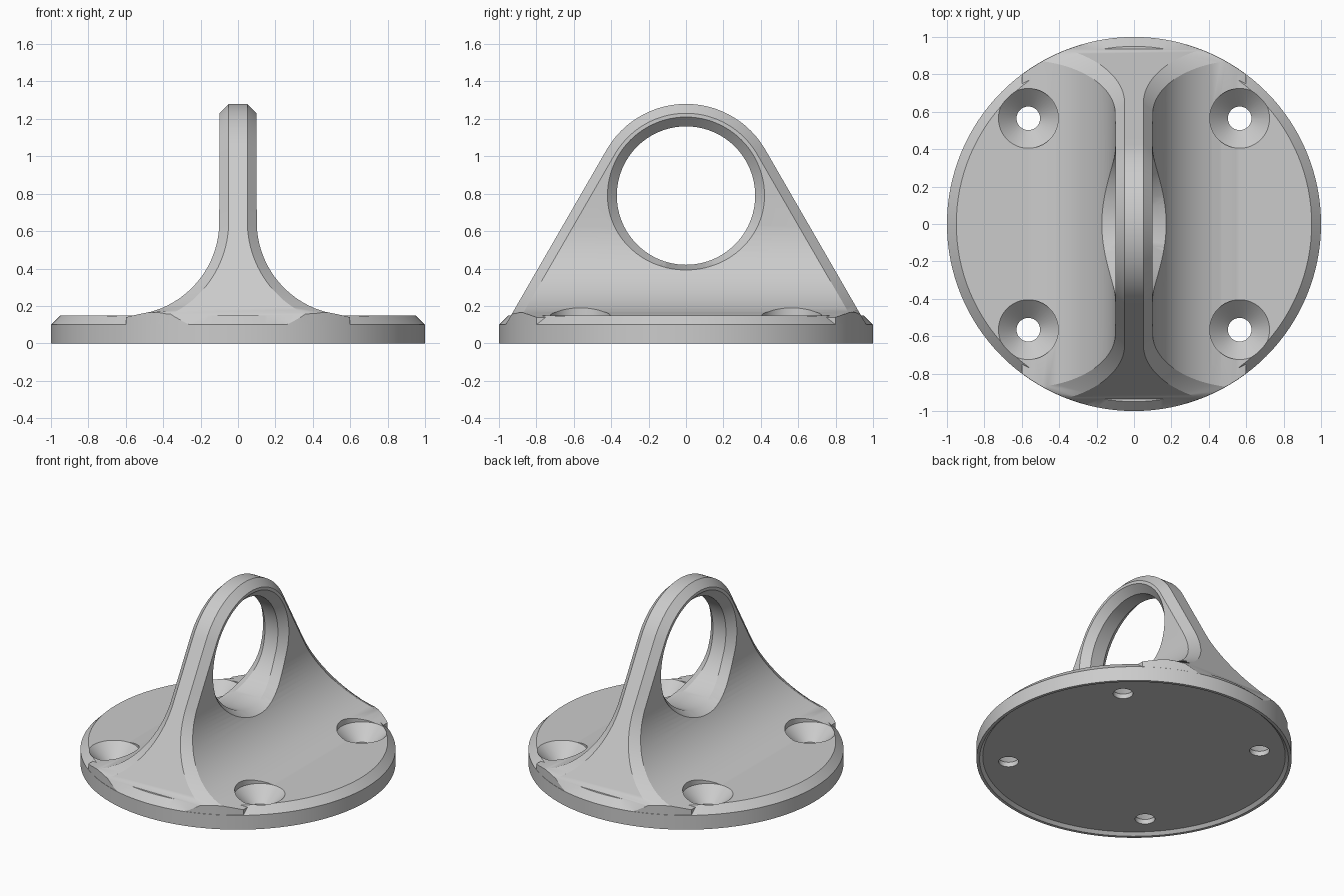
import bpy, bmesh
from math import sin, cos, pi, sqrt, radians

if "Cube" in bpy.data.objects:
    bpy.data.objects.remove(bpy.data.objects["Cube"], do_unlink=True)

RING_Z = 0.79          # height of the eye centre
FILLET = 0.5           # radius blending fin into base
CHAMFER = 0.05

gray = bpy.data.materials.new("plain_gray")
gray.use_nodes = True
gray.diffuse_color = (0.6, 0.6, 0.6, 1)
gray.node_tree.nodes["Principled BSDF"].inputs["Base Color"].default_value = (0.6, 0.6, 0.6, 1)


def loft(name, rings, caps=(True, True)):
    """Solid skinned through equal-length closed rings of points."""
    bm = bmesh.new()
    rows = [[bm.verts.new(p) for p in ring] for ring in rings]
    n = len(rows[0])
    for a, b in zip(rows, rows[1:]):
        for i in range(n):
            j = (i + 1) % n
            bm.faces.new((a[i], a[j], b[j], b[i]))
    for row, wanted in zip((rows[0], rows[-1]), caps):
        if wanted:
            bm.faces.new(row)
    bmesh.ops.remove_doubles(bm, verts=bm.verts, dist=1e-5)
    bmesh.ops.recalc_face_normals(bm, faces=bm.faces)
    mesh = bpy.data.meshes.new(name)
    bm.to_mesh(mesh)
    bm.free()
    mesh.materials.append(gray)
    obj = bpy.data.objects.new(name, mesh)
    bpy.context.collection.objects.link(obj)
    return obj


def turned(name, profile, x=0, y=0, n=128):
    """Round solid from (radius, z) pairs."""
    return loft(name, [[(x + r * cos(2 * pi * i / n), y + r * sin(2 * pi * i / n), z)
                        for i in range(n)] for r, z in profile])


def combine(target, tool, operation):
    """Apply a boolean and discard the tool."""
    mod = target.modifiers.new("cut", 'BOOLEAN')
    mod.object, mod.operation, mod.solver = tool, operation, 'EXACT'
    graph = bpy.context.evaluated_depsgraph_get()
    mesh = bpy.data.meshes.new_from_object(target.evaluated_get(graph))
    target.modifiers.clear()
    target.data = mesh
    bpy.data.objects.remove(tool, do_unlink=True)


def half_width(z, inset=0.0):
    """Half thickness of the fin at a height, flaring into the base."""
    r = FILLET + inset
    dz = min(max(0.65 - z, 0), r)
    return 0.6 - sqrt(r * r - dz * dz)


# Fin: rounded triangle outline with chamfered edges and flared sides
R = 0.49
tangent = radians(30)
ty, tz = R * cos(tangent), RING_Z + R * sin(tangent)
heights = [0.06, 0.1]
heights += [0.65 - 0.55 * cos(radians(a)) for a in range(4, 90, 3)] + [0.65, 0.8, 0.95]
outline = [(ty + (tz - z) * math_slope, z, tangent)
           for math_slope in [sin(tangent) / cos(tangent)] for z in heights]
for i in range(25):
    a = tangent + (pi / 2 - tangent) * i / 24
    outline.append((R * cos(a), RING_Z + R * sin(a), a))
rings = []
for y, z, a in outline:
    yi, zi = max(y - CHAMFER * cos(a), 0), z - CHAMFER * sin(a)
    w, v = half_width(zi), half_width(z, CHAMFER)
    rings.append([(w, yi, zi), (v, y, z), (-v, y, z), (-w, yi, zi),
                  (-w, -yi, zi), (-v, -y, z), (v, -y, z), (w, -yi, zi)])
fin = loft("fin", rings, (True, False))
combine(fin, turned("trim", [(0.999, -0.2), (0.999, 2)]), 'INTERSECT')

# Round base with chamfered top rim
mount = turned("eye_mount", [(1, 0), (1, 0.1), (0.95, 0.15)])
combine(mount, fin, 'UNION')

# Shallow recess underneath
combine(mount, turned("recess", [(0.98, -0.02), (0.98, 0), (0.96, 0.02)]), 'DIFFERENCE')

# Eye hole, its chamfer following the flared sides
N = 96
eye = [[] for _ in range(6)]
for i in range(N):
    a = 2 * pi * i / N
    c, s = cos(a), sin(a)
    outer = 0.37 + CHAMFER - 0.022 * max(0, -s) ** 2
    w = half_width(RING_Z + outer * s)
    v = half_width(RING_Z + 0.37 * s) - CHAMFER
    for ring, (x, r) in zip(eye, ((-0.6, outer), (-w, outer), (-v, 0.37),
                                  (v, 0.37), (w, outer), (0.6, outer))):
        ring.append((x, r * c, RING_Z + r * s))
combine(mount, loft("eye_cutter", eye), 'DIFFERENCE')

# Four countersunk screw holes
for sx in (-1, 1):
    for sy in (-1, 1):
        screw = turned("screw_cutter", [(0.063, -0.1), (0.063, 0.053), (0.16, 0.15), (0.16, 0.6)],
                       sx * 0.565, sy * 0.565, 48)
        combine(mount, screw, 'DIFFERENCE')

bpy.ops.object.select_all(action='DESELECT')
mount.select_set(True)
bpy.context.view_layer.objects.active = mount
bpy.ops.object.shade_smooth_by_angle(angle=radians(25))
